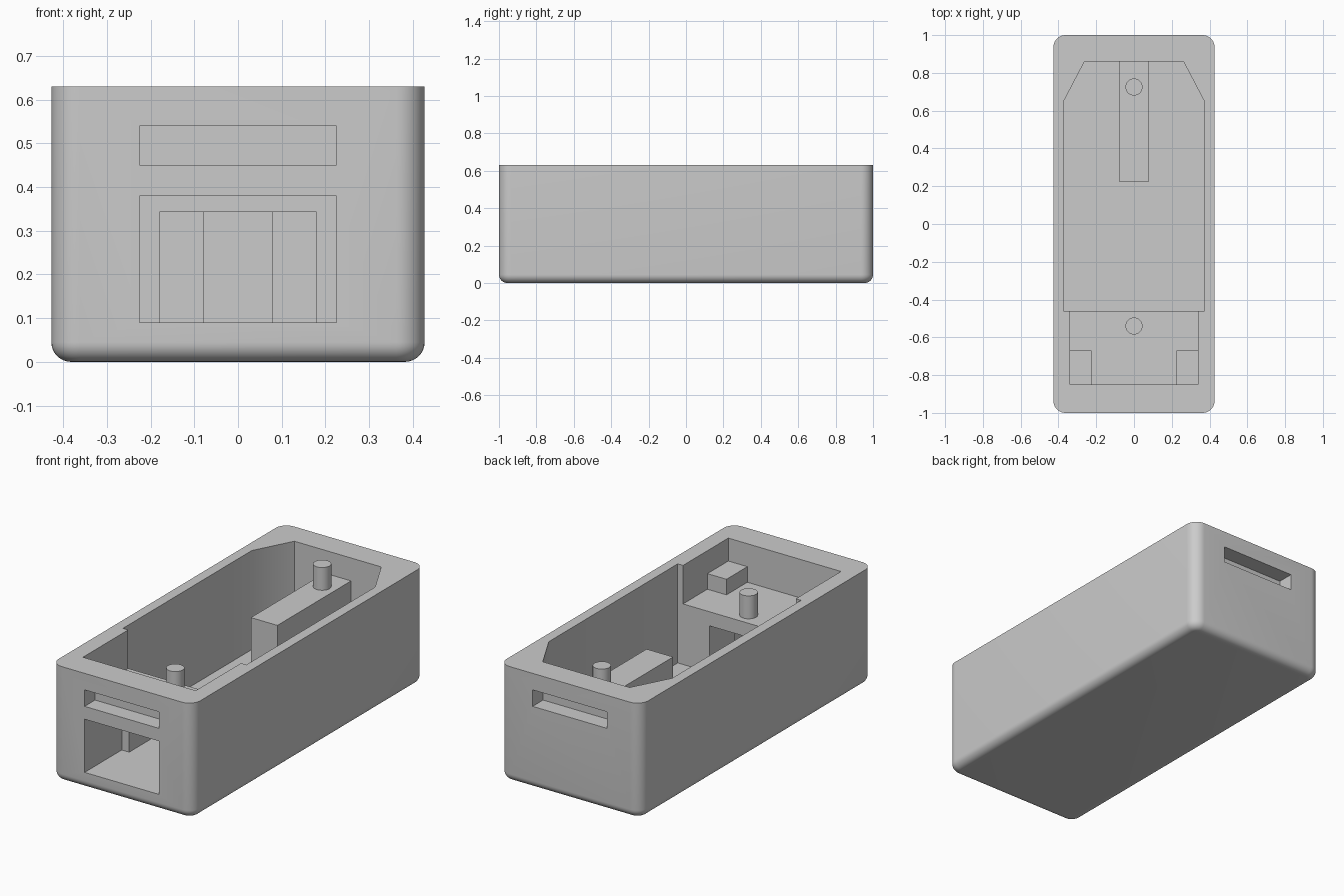
import bpy, bmesh

if "Cube" in bpy.data.objects:
    bpy.data.objects.remove(bpy.data.objects["Cube"])

grey = bpy.data.materials.new("plain grey")
grey.use_nodes = True
grey.diffuse_color = (0.6, 0.6, 0.6, 1)
grey.node_tree.nodes["Principled BSDF"].inputs["Base Color"].default_value = (0.6, 0.6, 0.6, 1)


def finish(name, bm):
    """Turn a bmesh into a grey object."""
    bmesh.ops.recalc_face_normals(bm, faces=bm.faces)
    mesh = bpy.data.meshes.new(name)
    bm.to_mesh(mesh)
    bm.free()
    mesh.materials.append(grey)
    obj = bpy.data.objects.new(name, mesh)
    bpy.context.collection.objects.link(obj)
    return obj


def prism(outline, z0, z1):
    """Extrude a plan outline from z0 to z1."""
    bm = bmesh.new()
    face = bm.faces.new([bm.verts.new((x, y, z0)) for x, y in outline])
    grown = bmesh.ops.extrude_face_region(bm, geom=[face])["geom"]
    top = [v for v in grown if isinstance(v, bmesh.types.BMVert)]
    bmesh.ops.translate(bm, verts=top, vec=(0, 0, z1 - z0))
    return bm


def box(x0, x1, y0, y1, z0, z1):
    return prism([(x0, y0), (x1, y0), (x1, y1), (x0, y1)], z0, z1)


def smooth(obj):
    bpy.ops.object.select_all(action='DESELECT')
    obj.select_set(True)
    bpy.context.view_layer.objects.active = obj
    bpy.ops.object.shade_smooth_by_angle(angle=0.6)


def cut(target, bm):
    """Subtract a solid from the target and discard the cutter."""
    cutter = finish("cutter", bm)
    cutter.hide_render = True
    mod = target.modifiers.new("cut", 'BOOLEAN')
    mod.operation, mod.solver, mod.object = 'DIFFERENCE', 'EXACT', cutter
    bpy.context.view_layer.objects.active = target
    bpy.ops.object.modifier_apply(modifier=mod.name)
    bpy.data.objects.remove(cutter)


# Main dimensions
HALF_X, HEIGHT = 0.427, 0.63
FLOOR, SHELF, LEDGE = 0.09, 0.42, 0.505
STEP = -0.46

# Outer shell: rounded upright corners and rounded bottom edge
bm = box(-HALF_X, HALF_X, -1, 1, 0, HEIGHT)
upright = [e for e in bm.edges if abs(e.verts[0].co.z - e.verts[1].co.z) > 0.1]
bmesh.ops.bevel(bm, geom=upright, offset=0.065, segments=10, profile=0.5, affect='EDGES')
bottom = [e for e in bm.edges if all(v.co.z < 0.001 for v in e.verts)]
bmesh.ops.bevel(bm, geom=bottom, offset=0.045, segments=8, profile=0.5, affect='EDGES')
shell = finish("case_shell", bm)

# Deep main cavity with chamfered rear corners
half = [(0.372, STEP), (0.372, 0.65), (0.262, 0.86)]
cut(shell, prism(half + [(-x, y) for x, y in reversed(half)], FLOOR, 0.8))

# Shallow front compartment above the shelf
cut(shell, box(-0.34, 0.34, -0.85, STEP + 0.02, SHELF, 0.8))

# Front opening, then a narrower tunnel into the cavity
cut(shell, box(-0.225, 0.225, -1.1, -0.68, FLOOR, 0.38))
cut(shell, box(-0.18, 0.18, -0.7, STEP + 0.02, FLOOR, 0.343))

# Clip slots in the front and rear faces
for y0, y1 in ((-1.1, -0.91), (0.91, 1.1)):
    cut(shell, box(-0.225, 0.225, y0, y1, 0.45, 0.54))
smooth(shell)

# Rear support rib and the two front corner rests
finish("rear_support", box(-0.08, 0.08, 0.225, 0.865, FLOOR - 0.005, LEDGE))
for side, x0, x1 in (("left", 0.225, 0.345), ("right", -0.345, -0.225)):
    finish(side + "_corner_rest", box(x0, x1, -0.855, -0.67, SHELF - 0.005, LEDGE))

# Locating pins
for name, y, z0, z1 in (("front_pin", -0.54, SHELF, 0.545), ("rear_pin", 0.725, LEDGE, 0.629)):
    bm = bmesh.new()
    bmesh.ops.create_cone(bm, cap_ends=True, segments=32, radius1=0.045,
                          radius2=0.045, depth=z1 - z0)
    bmesh.ops.translate(bm, verts=bm.verts, vec=(0, y, (z0 + z1) / 2))
    smooth(finish(name, bm))
